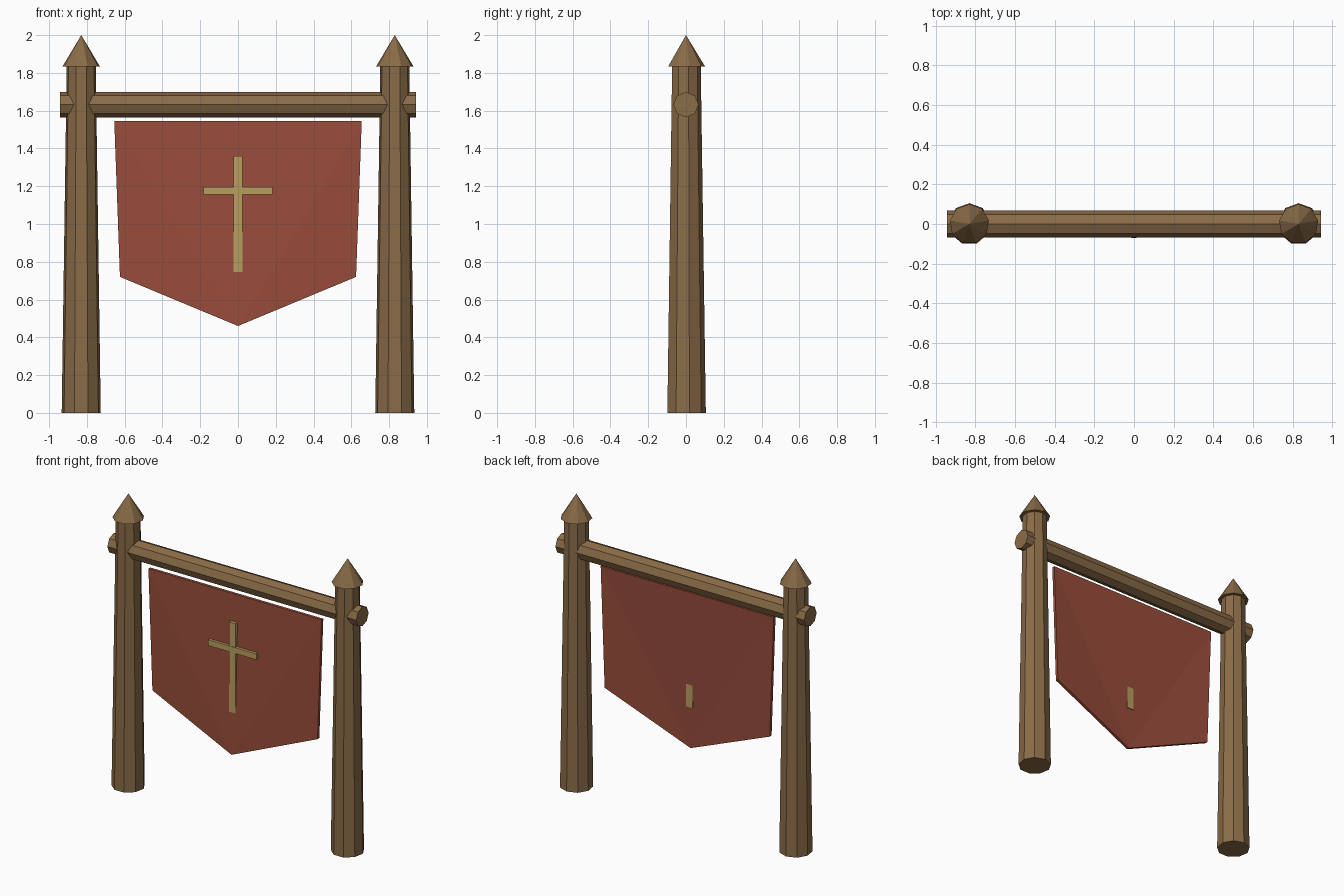
import bpy, bmesh, math
from mathutils import Matrix

if "Cube" in bpy.data.objects:
    bpy.data.objects.remove(bpy.data.objects["Cube"])


def material(name, rgb):
    lin = [((c / 255 + 0.055) / 1.055) ** 2.4 for c in rgb]
    m = bpy.data.materials.new(name)
    m.diffuse_color = (*lin, 1)
    m.use_nodes = True
    m.node_tree.nodes["Principled BSDF"].inputs["Base Color"].default_value = m.diffuse_color
    return m


WOOD = material("brown wood", (138, 108, 72))
CLOTH = material("red cloth", (152, 76, 58))
GOLD = material("dull gold", (184, 157, 96))


def finish(name, bm, mat):
    bmesh.ops.recalc_face_normals(bm, faces=bm.faces)
    me = bpy.data.meshes.new(name)
    bm.to_mesh(me)
    bm.free()
    me.materials.append(mat)
    ob = bpy.data.objects.new(name, me)
    bpy.context.collection.objects.link(ob)
    return ob


def cone(name, sides, r1, r2, depth, matrix, mat):
    bm = bmesh.new()
    bmesh.ops.create_cone(bm, cap_ends=True, segments=sides, radius1=r1,
                          radius2=r2, depth=depth, matrix=matrix)
    return finish(name, bm, mat)


def box(name, x, y, z, mat):
    size = [b - a for a, b in (x, y, z)]
    mid = [(a + b) / 2 for a, b in (x, y, z)]
    bm = bmesh.new()
    bmesh.ops.create_cube(bm, size=1, matrix=Matrix.Translation(mid) @ Matrix.Diagonal((*size, 1)))
    return finish(name, bm, mat)


# Tapered nine-sided posts with pointed caps
for side, x in (("left", -0.83), ("right", 0.83)):
    cone(side + "_post", 9, 0.105, 0.078, 1.84, Matrix.Translation((x, 0, 0.92)), WOOD)
    cone(side + "_post_cap", 9, 0.1, 0, 0.165, Matrix.Translation((x, 0, 1.9175)), WOOD)

# Eight-sided crossbeam running through the posts
cone("crossbeam", 8, 0.067, 0.067, 1.884,
     Matrix.Translation((0, 0, 1.632)) @ Matrix.Rotation(math.pi / 2, 4, 'Y'), WOOD)

# Hanging cloth, its tip pulled slightly forward
bm = bmesh.new()
outline = [(-0.655, -0.033, 1.545), (-0.625, -0.033, 0.72), (0, -0.07, 0.46),
           (0.625, -0.033, 0.72), (0.655, -0.033, 1.545)]
front = [bm.verts.new(p) for p in outline]
back = [bm.verts.new((x, y + 0.02, z)) for x, y, z in outline]
for tri in ((0, 1, 2), (0, 2, 4), (2, 3, 4)):
    bm.faces.new([front[i] for i in tri])
    bm.faces.new([back[i] for i in reversed(tri)])
for i in range(5):
    j = (i + 1) % 5
    bm.faces.new((front[i], back[i], back[j], front[j]))
finish("banner_cloth", bm, CLOTH)

# Gold cross; the lower end of the upright just pokes through the cloth
box("cross_upright", (-0.024, 0.024), (-0.061, -0.035), (0.745, 1.36), GOLD)
box("cross_arm", (-0.183, 0.183), (-0.064, -0.036), (1.157, 1.197), GOLD)
